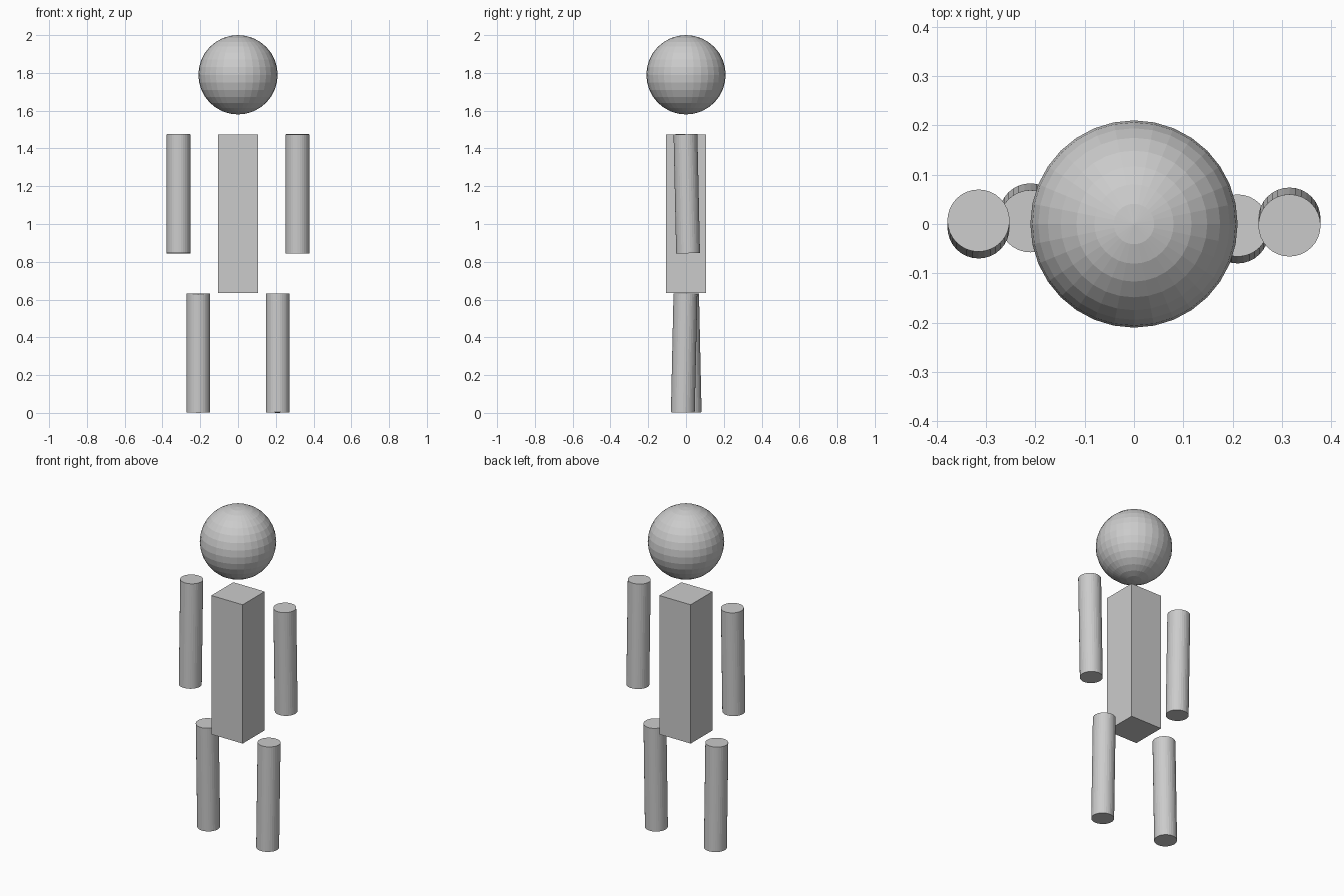
import bpy
from math import radians

cube = bpy.data.objects.get("Cube")
if cube:
    bpy.data.objects.remove(cube, do_unlink=True)

UNIT = 0.21               # head radius, the module for every part
SWING = radians(1.25)     # slight walking swing of the limbs


def limb(name, x, y, z, swing):
    bpy.ops.mesh.primitive_cylinder_add(
        vertices=32, radius=0.3 * UNIT, depth=3 * UNIT,
        location=(x, y, z), rotation=(swing, 0, 0))
    bpy.context.object.name = name


# Head: faceted ball
bpy.ops.mesh.primitive_uv_sphere_add(
    segments=32, ring_count=16, radius=UNIT, location=(0, 0, 1.79))
bpy.context.object.name = "head"

# Torso: tall square block
bpy.ops.mesh.primitive_cube_add(size=1, location=(0, 0, 1.055))
torso = bpy.context.object
torso.name = "torso"
torso.scale = (UNIT, UNIT, 4 * UNIT)
bpy.ops.object.transform_apply(location=False, rotation=False, scale=True)

# Arms and legs swing in opposite directions
limb("left_arm", 1.5 * UNIT, 0.004, 1.16, SWING)
limb("right_arm", -1.5 * UNIT, 0, 1.16, -SWING)
limb("left_leg", UNIT, -0.01, 0.317, -SWING)
limb("right_leg", -UNIT, 0.0125, 0.317, SWING)
